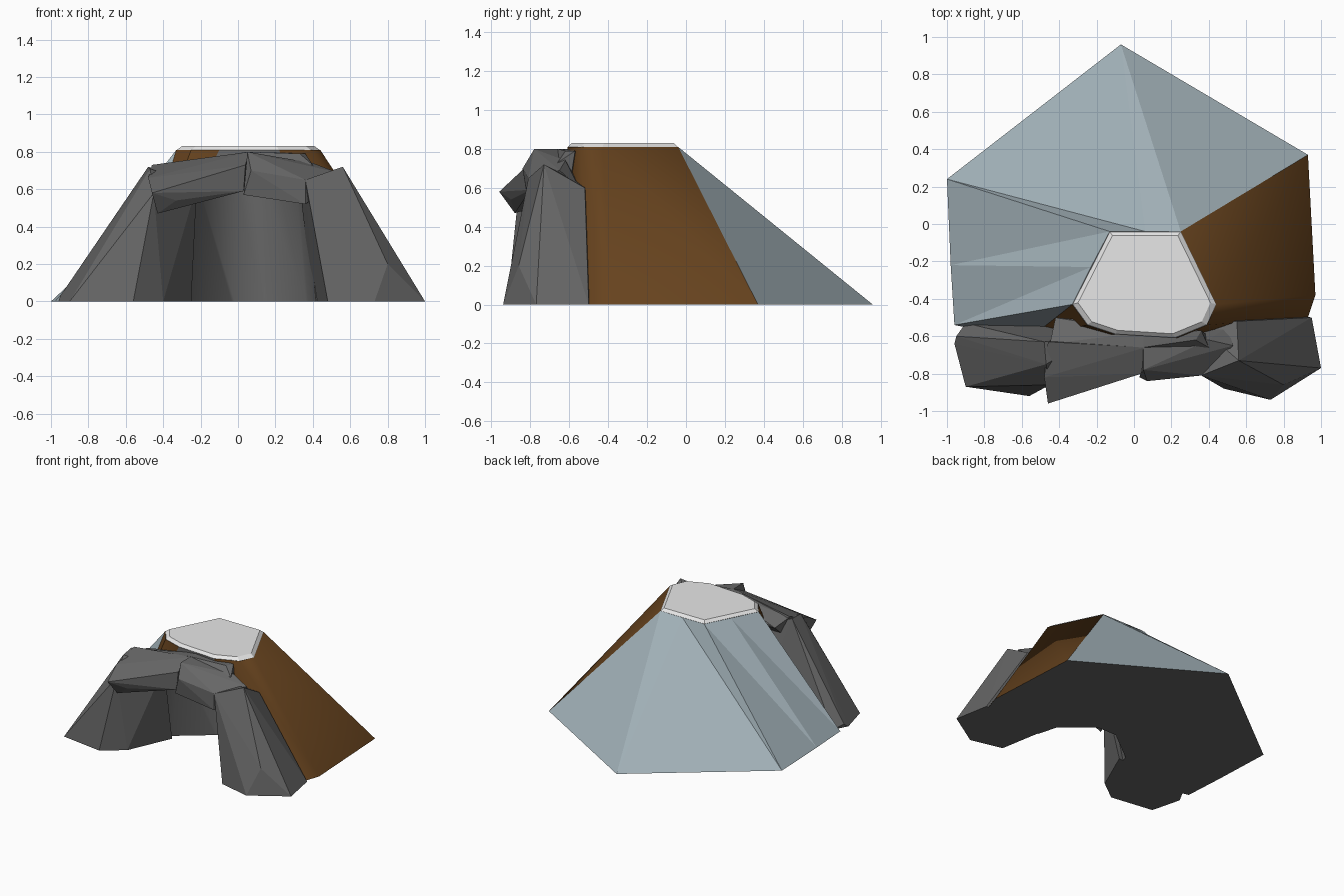
import bpy
import bmesh

if "Cube" in bpy.data.objects:
    bpy.data.objects.remove(bpy.data.objects["Cube"], do_unlink=True)


def material(name, rgb):
    m = bpy.data.materials.new(name)
    m.use_nodes = True
    m.diffuse_color = (*rgb, 1)
    m.node_tree.nodes["Principled BSDF"].inputs["Base Color"].default_value = (*rgb, 1)
    return m


slate = material("blue_grey_slope", (0.36, 0.44, 0.48))
earth = material("brown_earth", (0.135, 0.056, 0.013))
stone = material("dark_stone", (0.135, 0.135, 0.135))
snow = material("pale_cap", (0.82, 0.82, 0.82))


def finish(name, bm, mats):
    bmesh.ops.recalc_face_normals(bm, faces=bm.faces[:])
    mesh = bpy.data.meshes.new(name)
    bm.to_mesh(mesh)
    bm.free()
    for m in mats:
        mesh.materials.append(m)
    obj = bpy.data.objects.new(name, mesh)
    bpy.context.collection.objects.link(obj)
    return obj


def loft(name, low, high, z0, z1, mats, lower=None, upper=None, base=0):
    """Join two outlines with triangle pairs, coloured by lower and upper lists."""
    bm = bmesh.new()
    a = [bm.verts.new((x, y, z0)) for x, y in low]
    b = [bm.verts.new((x, y, z1)) for x, y in high]
    for ring in (a, b):
        bm.faces.new(ring).material_index = base
    for i in range(len(a)):
        j = (i + 1) % len(a)
        foot_tri = bm.faces.new((a[i], a[j], b[j]))
        top_tri = bm.faces.new((a[i], b[j], b[i]))
        foot_tri.material_index = lower[i] if lower else base
        top_tri.material_index = upper[i] if upper else base
    return finish(name, bm, mats)


def boulder(name, points):
    """Faceted rock: the convex hull of a few corners."""
    bm = bmesh.new()
    for p in points:
        bm.verts.new(p)
    result = bmesh.ops.convex_hull(bm, input=bm.verts[:])
    loose = {v for v in result["geom_interior"] + result["geom_unused"]
             if isinstance(v, bmesh.types.BMVert)}
    bmesh.ops.delete(bm, geom=list(loose), context='VERTS')
    return finish(name, bm, [stone])


# Mound: wide foot drawn in to a small plateau; earth on the left and front
# corners, bare stone over the cave mouth
foot = [(-.07, .96), (.93, .37), (.97, -.38), (.93, -.5), (.5, -.56),
        (-.5, -.61), (-.57, -.62), (-.96, -.54), (-.98, -.22), (-1, .24)]
plateau = [(.06, -.04), (.25, -.04), (.44, -.43), (.39, -.54), (.22, -.61),
           (-.1, -.59), (-.25, -.54), (-.33, -.43), (-.23, -.23), (-.13, -.04)]
SLATE, EARTH, STONE = range(3)
lower = [SLATE] + [EARTH] * 3 + [STONE, EARTH] + [SLATE] * 4
upper = [SLATE] + [EARTH] * 3 + [STONE, EARTH, EARTH] + [SLATE] * 3
mound = loft("mound", foot, plateau, 0, .81, [slate, earth, stone],
             lower, upper, STONE)

# Cave hollow cut into the front of the mound
hollow = [(.5, -1.1), (.44, -.63), (.38, -.41), (.15, -.22),
          (-.02, -.22), (-.28, -.42), (-.4, -.77), (-.4, -1.1)]
roof = [(.05 + (x - .05) * .8, y) for x, y in hollow]
cutter = loft("cave_cutter", hollow, roof, -.05, .63,
              [slate, earth, stone], base=STONE)
cutter.hide_render = True
cut = mound.modifiers.new("cave", 'BOOLEAN')
cut.operation = 'DIFFERENCE'
cut.solver = 'EXACT'
cut.object = cutter
bpy.context.view_layer.objects.active = mound
mound.select_set(True)
bpy.ops.object.modifier_apply(modifier=cut.name)
bpy.data.objects.remove(cutter, do_unlink=True)

# Soften the earth and the cave, keep the slate slope faceted
bpy.ops.object.shade_smooth_by_angle(angle=0.87)
for face in mound.data.polygons:
    face.use_smooth = face.material_index != SLATE

# Pale cap with a bevelled rim
rim = [p for i, p in enumerate(plateau) if i not in (0, 8)]
inner = [(.05 + (x - .05) * .92, -.32 + (y + .32) * .92) for x, y in rim]
loft("cap", rim, inner, .808, .83, [snow])

# Rocks standing either side of the cave, rooted in the mound
boulder("left_pillar_rock", [
    (.48, -.88, 0), (.73, -.94, 0), (1, -.77, 0), (.95, -.5, 0),
    (.43, -.6, 0), (.4, -.42, 0), (.8, -.86, .2), (.56, -.73, .72),
    (.36, -.81, .65), (.55, -.52, .6), (.33, -.53, .62)])
boulder("right_pillar_rock", [
    (-.96, -.64, 0), (-.9, -.87, 0), (-.56, -.92, 0), (-.4, -.8, 0),
    (-.25, -.46, 0), (-.9, -.53, 0), (-.95, -.6, .03), (-.77, -.57, .22),
    (-.48, -.63, .72), (-.22, -.6, .62), (-.45, -.86, .58), (-.47, -.75, .71)])

# Slabs bridging the cave mouth
boulder("right_lintel", [
    (-.46, -.96, .58), (-.43, -.88, .47), (-.48, -.82, .66), (.04, -.8, .73),
    (.03, -.8, .59), (-.33, -.9, .54), (.06, -.66, .8), (-.46, -.63, .73),
    (-.3, -.6, .55), (.03, -.6, .6)])
boulder("left_lintel", [
    (.05, -.78, .8), (.03, -.82, .57), (.07, -.84, .7), (.36, -.81, .52),
    (.36, -.81, .65), (.53, -.65, .69), (.5, -.55, .6), (.05, -.63, .8),
    (.4, -.62, .74), (.05, -.6, .57)])
boulder("back_lintel", [
    (-.42, -.5, .68), (-.45, -.64, .72), (.05, -.66, .8), (.05, -.58, .8),
    (.36, -.57, .79), (.33, -.62, .79), (.4, -.66, .73), (-.4, -.6, .6),
    (.4, -.6, .6)])
